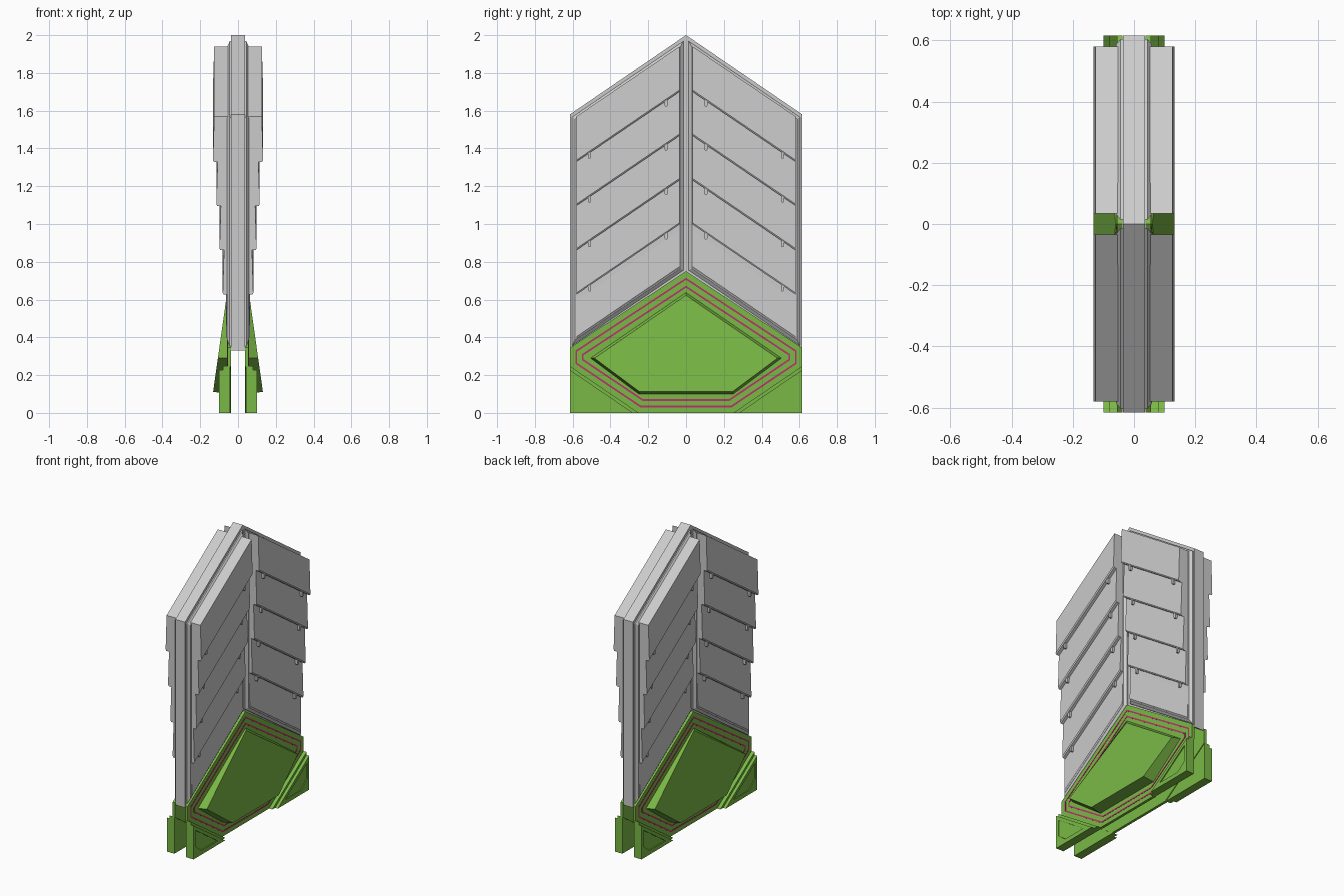
import bpy, bmesh

if "Cube" in bpy.data.objects:
    bpy.data.objects.remove(bpy.data.objects["Cube"])


def inset(pts, d):
    """Inset a convex counter-clockwise 2D outline by distance d."""
    out, n = [], len(pts)
    for i in range(n):
        (ax, ay), (bx, by), (cx, cy) = pts[i - 1], pts[i], pts[(i + 1) % n]
        l1 = ((bx - ax) ** 2 + (by - ay) ** 2) ** 0.5
        l2 = ((cx - bx) ** 2 + (cy - by) ** 2) ** 0.5
        n1 = (-(by - ay) / l1, (bx - ax) / l1)
        n2 = (-(cy - by) / l2, (cx - bx) / l2)
        k = d / (1 + n1[0] * n2[0] + n1[1] * n2[1])
        out.append((bx + (n1[0] + n2[0]) * k, by + (n1[1] + n2[1]) * k))
    return out


def at(outline, x):
    """Place a (y, z) outline at a depth x."""
    return [(x, y, z) for y, z in outline]


def loft(name, rings, mat=None, mirror=(True, True), closed=False):
    """Skin matching rings; cap the ends unless closed into a loop."""
    bm = bmesh.new()
    vr = [[bm.verts.new(p) for p in r] for r in rings]
    n = len(vr[0])
    pairs = list(zip(vr, vr[1:])) + ([(vr[-1], vr[0])] if closed else [])
    for a, b in pairs:
        for i in range(n):
            j = (i + 1) % n
            bm.faces.new((a[i], a[j], b[j], b[i]))
    if not closed:
        bm.faces.new(vr[0][::-1])
        bm.faces.new(vr[-1])
    bmesh.ops.recalc_face_normals(bm, faces=bm.faces)
    me = bpy.data.meshes.new(name)
    bm.to_mesh(me)
    bm.free()
    ob = bpy.data.objects.new(name, me)
    bpy.context.collection.objects.link(ob)
    if mat:
        me.materials.append(mat)
    if any(mirror):
        m = ob.modifiers.new("Mirror", 'MIRROR')
        m.use_axis = (mirror[0], mirror[1], False)
        m.use_mirror_merge = False
    return ob


def material(name, rgb):
    m = bpy.data.materials.new(name)
    m.diffuse_color = (*rgb, 1)
    m.use_nodes = True
    m.node_tree.nodes["Principled BSDF"].inputs["Base Color"].default_value = m.diffuse_color
    return m


green = material("green", (0.195, 0.48, 0.06))
pink = material("pink", (0.5, 0.03, 0.16))
SLOPE = 0.68
END = 0.615

# central slab with pointed top and chevron underside
core = [(-END, 0.33), (0, 0.75), (END, 0.33), (END, 1.58), (0, 2.0), (-END, 1.58)]
loft("core_slab", [at(core, -0.036), at(core, 0.036)], mirror=(False, False))

# chamfered backing panel behind each stack of shingles
back = [(0.014, 0.755), (0.604, 0.355), (0.604, 1.565), (0.014, 1.968)]
loft("backing_panel", [at(back, 0.03), at(back, 0.044), at(inset(back, 0.017), 0.058)])

# overlapping sloped shingles and their pegs
Y0, Y1 = 0.035, 0.58
bottoms = [1.70, 1.467, 1.232, 0.997, 0.765]
faces = [0.133, 0.115, 0.098, 0.081, 0.064]
tops = [1.94] + bottoms[:-1]
for i, (zb, zt, x) in enumerate(zip(bottoms, tops, faces)):
    profile = [(0.04, zb), (x - 0.005, zb), (x, zb + 0.009), (x - 0.007, zt), (0.04, zt)]
    loft(f"shingle_{i + 1}",
         [[(px, y, z - SLOPE * (y - Y0)) for px, z in profile] for y in (Y0, Y1)])
    if i < 4:
        for k, y in enumerate((0.105, 0.51)):
            z = zb - SLOPE * (y - Y0)
            peg = [(y - 0.008, z + 0.01), (y - 0.008, z - 0.024), (y - 0.004, z - 0.031),
                   (y + 0.004, z - 0.031), (y + 0.008, z - 0.024), (y + 0.008, z + 0.01)]
            loft(f"peg_{i + 1}_{k + 1}", [at(peg, x - 0.03), at(peg, x - 0.008)])

# green base plates, one on each side of an open gap
plate = [(-0.25, 0), (0.25, 0), (END, 0.245), (END, 0.345), (0, 0.75),
         (-END, 0.345), (-END, 0.245)]
loft("base_plate", [at(plate, 0.038), at(plate, 0.056)], green, (True, False))

# pink stripes running round each base plate
for i, d in enumerate((0.029, 0.064)):
    a, b = inset(plate, d), inset(plate, d + 0.009)
    loft(f"stripe_{i + 1}", [at(a, 0.05), at(a, 0.0575), at(b, 0.0575), at(b, 0.05)],
         pink, (True, False), closed=True)

# wedge bulging outwards towards the ground
wedge = [(-0.25, 0.1), (0.25, 0.1), (0.505, 0.29), (0, 0.637), (-0.505, 0.29)]
front = inset(wedge, 0.012)
loft("base_wedge", [at(wedge, 0.05), at(wedge, 0.057),
                    [(0.132 - (z - 0.11) * 0.141, y, z) for y, z in front]],
     green, (True, False))

# triangular corner feet with a recessed face
foot = [(0.28, 0), (END, 0), (END, 0.228)]
panel = [(0.36, 0.028), (0.53, 0.028), (0.595, 0.08), (0.595, 0.188)]
foot4 = [(0.28, 0), (0.45, 0), (END, 0), (END, 0.228)]
loft("corner_foot", [at(foot4, 0.043), at(foot4, 0.1), at(panel, 0.1), at(panel, 0.094)], green)

# rail joining each foot to the base plate
rail = [(0.25, 0), (0.28, 0), (END, 0.228), (END, 0.248)]
loft("foot_rail", [at(rail, 0.043), at(rail, 0.08)], green)
